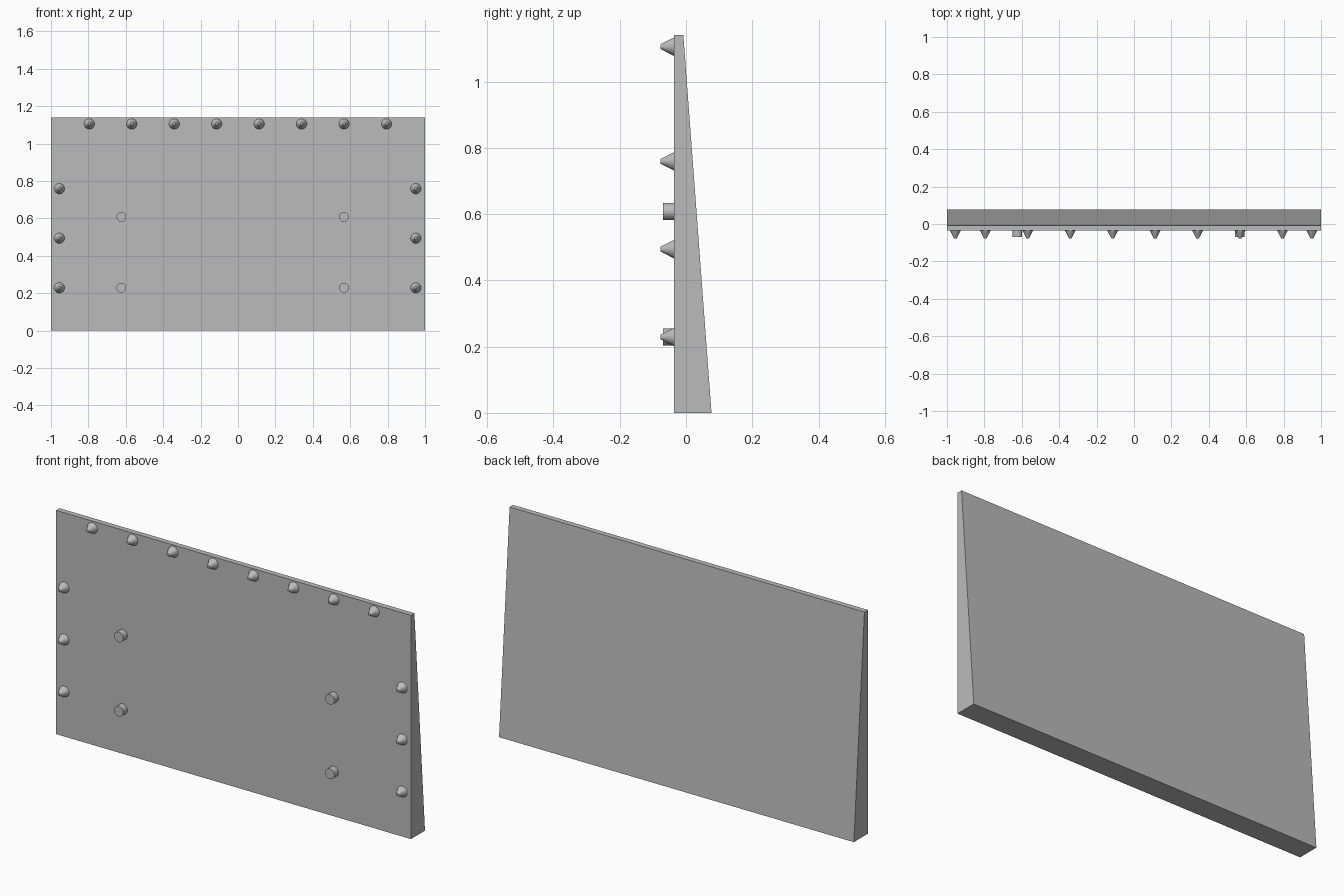
import bpy, bmesh
from math import pi
from mathutils import Matrix, Vector

cube = bpy.data.objects.get("Cube")
if cube:
    bpy.data.objects.remove(cube, do_unlink=True)

FRONT = -0.036       # flat front face of the panel
HEIGHT = 1.14

grey = bpy.data.materials.new("plain grey")
grey.use_nodes = True
colour = (0.5, 0.5, 0.5, 1)
grey.diffuse_color = colour
grey.node_tree.nodes["Principled BSDF"].inputs["Base Color"].default_value = colour


def add_object(name, bm):
    bmesh.ops.recalc_face_normals(bm, faces=bm.faces)
    mesh = bpy.data.meshes.new(name)
    bm.to_mesh(mesh)
    bm.free()
    mesh.materials.append(grey)
    obj = bpy.data.objects.new(name, mesh)
    bpy.context.collection.objects.link(obj)
    return obj


def add_peg(name, x, z, base_radius, tip_radius, length):
    """Round peg standing out from the front face."""
    bm = bmesh.new()
    place = Matrix.Translation((x, FRONT - length / 2, z)) @ Matrix.Rotation(pi / 2, 4, "X")
    bmesh.ops.create_cone(bm, cap_ends=True, segments=32, radius1=base_radius,
                          radius2=tip_radius, depth=length, matrix=place)
    for face in bm.faces:
        face.smooth = len(face.verts) == 4
    for edge in bm.edges:
        edge.smooth = all(f.smooth for f in edge.link_faces)
    return add_object(name, bm)


# Wedge panel: side profile extruded across the width
bm = bmesh.new()
profile = [(FRONT, 0), (0.077, 0), (-0.008, HEIGHT), (FRONT, HEIGHT)]
side = bm.faces.new([bm.verts.new((-1, y, z)) for y, z in profile])
new = bmesh.ops.extrude_face_region(bm, geom=[side])["geom"]
bmesh.ops.translate(bm, vec=Vector((2, 0, 0)),
                    verts=[v for v in new if isinstance(v, bmesh.types.BMVert)])
add_object("wedge_panel", bm)

# Blunt cone studs along the top edge
for i in range(8):
    add_peg(f"top_stud_{i + 1}", -0.795 + i * 0.227, 1.105, 0.028, 0.007, 0.041)

# Blunt cone studs down both sides
for name, x in (("right", -0.955), ("left", 0.951)):
    for i in range(3):
        add_peg(f"{name}_stud_{i + 1}", x, 0.229 + i * 0.265, 0.028, 0.007, 0.041)

# Straight locating pins
for name, x in (("right", -0.624), ("left", 0.566)):
    for level, z in (("lower", 0.229), ("upper", 0.608)):
        add_peg(f"{name}_{level}_pin", x, z, 0.026, 0.026, 0.034)
